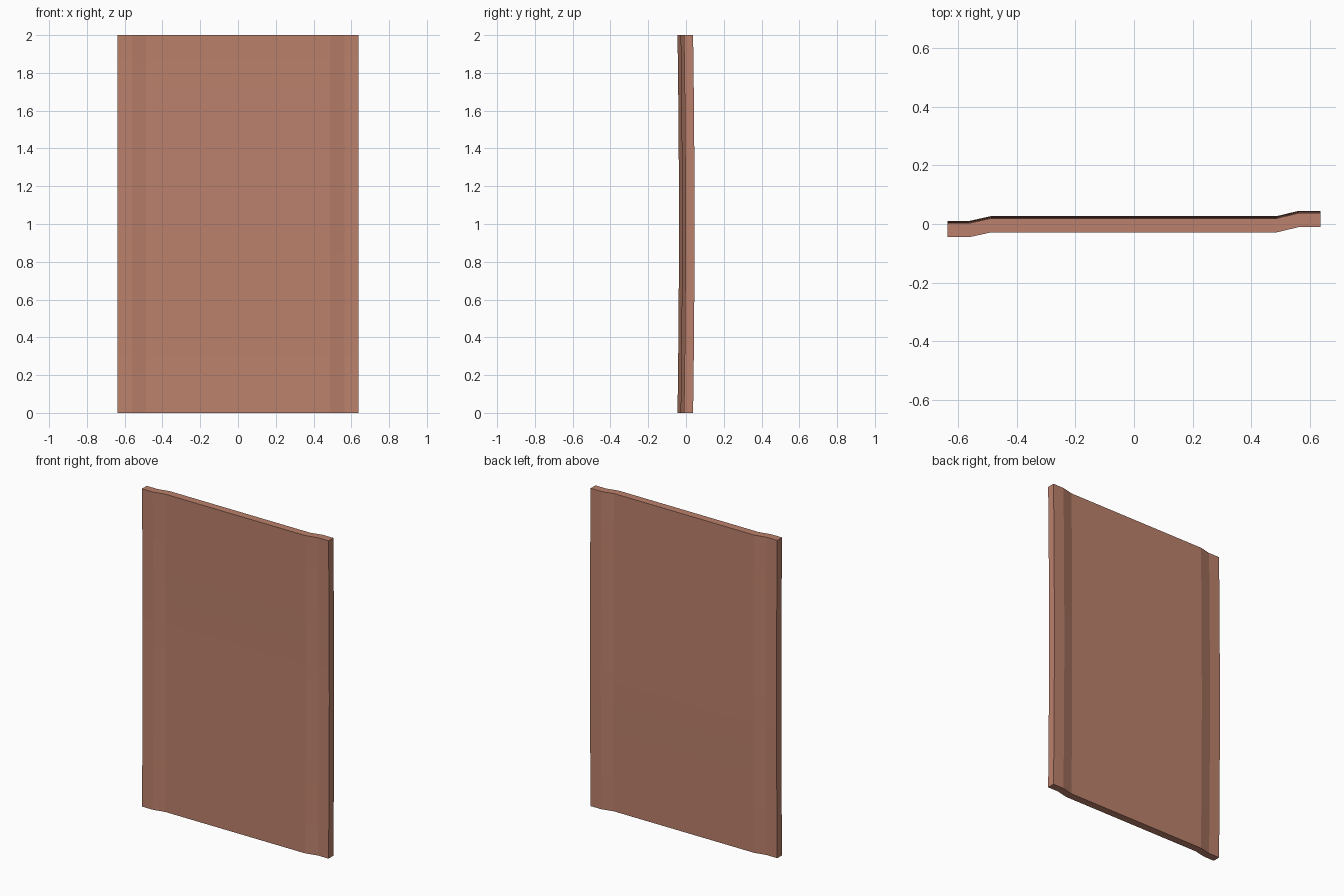
import bpy, bmesh, math

if "Cube" in bpy.data.objects:
    bpy.data.objects.remove(bpy.data.objects["Cube"])

HEIGHT, THICK, BOW, STEPS = 2.0, 0.048, 0.0075, 12

# Joggled cross-section: stepped lap edges on both sides (x, y of the front face)
front = [(-0.64, -0.045), (-0.565, -0.045), (-0.49, -0.0285),
         (0.485, -0.0285), (0.56, -0.0105), (0.635, -0.0105)]
profile = front + [(x, y + THICK) for x, y in reversed(front)]

# Sweep the section upward along a slight bow
bm = bmesh.new()
rings = []
for i in range(STEPS + 1):
    t = i / STEPS
    bow = BOW * (1 - (2 * t - 1) ** 2)
    rings.append([bm.verts.new((x + 0.0025, y + bow, HEIGHT * t)) for x, y in profile])
n = len(profile)
for a, b in zip(rings, rings[1:]):
    for j in range(n):
        k = (j + 1) % n
        bm.faces.new((a[j], a[k], b[k], b[j]))

# End caps, one quad per section segment
for ring in (rings[0], rings[-1]):
    for j in range(len(front) - 1):
        bm.faces.new((ring[j], ring[j + 1], ring[n - 2 - j], ring[n - 1 - j]))
bmesh.ops.recalc_face_normals(bm, faces=bm.faces)

mesh = bpy.data.meshes.new("curved_panel")
bm.to_mesh(mesh)
bm.free()
panel = bpy.data.objects.new("curved_panel", mesh)
bpy.context.collection.objects.link(panel)

# Terracotta colour
mat = bpy.data.materials.new("terracotta")
mat.diffuse_color = (0.50, 0.22, 0.15, 1)
mat.use_nodes = True
mat.node_tree.nodes["Principled BSDF"].inputs["Base Color"].default_value = mat.diffuse_color
mesh.materials.append(mat)

# Smooth along the bow, crisp at the folds
bpy.context.view_layer.objects.active = panel
panel.select_set(True)
bpy.ops.object.shade_smooth_by_angle(angle=math.radians(5))
